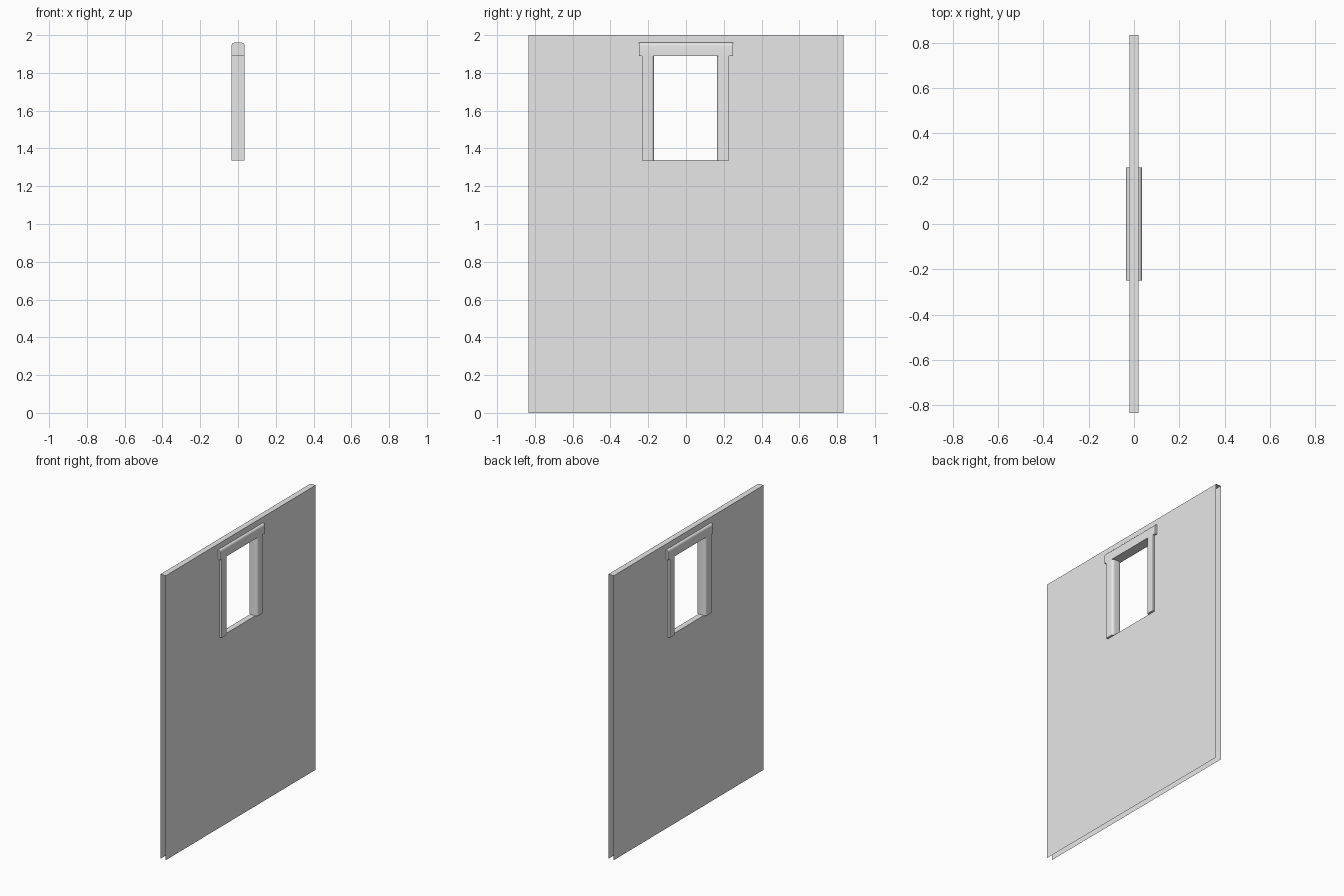
import bpy, bmesh, math
from mathutils import Matrix, Vector

cube = bpy.data.objects.get("Cube")
if cube:
    bpy.data.objects.remove(cube, do_unlink=True)

grey = bpy.data.materials.new("plain_grey")
grey.use_nodes = True
colour = (0.8, 0.8, 0.8, 1)
grey.diffuse_color = colour
grey.node_tree.nodes["Principled BSDF"].inputs["Base Color"].default_value = colour


def add_object(name, bm):
    mesh = bpy.data.meshes.new(name)
    bm.to_mesh(mesh)
    bm.free()
    mesh.materials.append(grey)
    obj = bpy.data.objects.new(name, mesh)
    bpy.context.collection.objects.link(obj)
    return obj


# Wall: two thin skins around a window hole, closed on top and at the sill,
# open at both ends and underneath
HALF = 0.02
YS = (-0.833, -0.2, 0.2, 0.833)
ZS = (0, 1.338, 1.925, 2)
bm = bmesh.new()


def quad(points):
    return bm.faces.new([bm.verts.new(p) for p in points])


for x in (-HALF, HALF):
    for i in range(3):
        for j in range(3):
            if i == j == 1:
                continue
            loop = [(x, YS[i], ZS[j]), (x, YS[i + 1], ZS[j]),
                    (x, YS[i + 1], ZS[j + 1]), (x, YS[i], ZS[j + 1])]
            quad(loop if x > 0 else loop[::-1])
for i, z in ((0, ZS[3]), (1, ZS[3]), (2, ZS[3]), (1, ZS[1])):
    quad([(-HALF, YS[i], z), (HALF, YS[i], z),
          (HALF, YS[i + 1], z), (-HALF, YS[i + 1], z)])
bmesh.ops.remove_doubles(bm, verts=bm.verts, dist=0.0001)
bmesh.ops.dissolve_limit(bm, angle_limit=0.01, verts=bm.verts, edges=bm.edges)
add_object("wall", bm)


def moulding(name, length, height, matrix, radius=0.016, steps=5):
    """Bar along y whose two upper long edges are rounded."""
    half = 0.035
    profile = [(half, 0)]
    for side, start in ((1, 0), (-1, math.pi / 2)):
        for k in range(steps + 1):
            a = start + k / steps * math.pi / 2
            profile.append((side * (half - radius) + radius * math.cos(a),
                            height - radius + radius * math.sin(a)))
    profile.append((-half, 0))
    bm = bmesh.new()
    face = bm.faces.new([bm.verts.new((x, -length / 2, z)) for x, z in profile])
    out = bmesh.ops.extrude_face_region(bm, geom=[face], use_keep_orig=True)
    verts = [v for v in out["geom"] if isinstance(v, bmesh.types.BMVert)]
    bmesh.ops.translate(bm, verts=verts, vec=(0, length, 0))
    bmesh.ops.transform(bm, matrix=matrix, verts=bm.verts)
    bmesh.ops.recalc_face_normals(bm, faces=bm.faces)
    obj = add_object(name, bm)
    bpy.ops.object.select_all(action="DESELECT")
    obj.select_set(True)
    bpy.context.view_layer.objects.active = obj
    bpy.ops.object.shade_smooth_by_angle(angle=math.radians(35))


# Window trim: lintel across the top and a jamb on each side
moulding("lintel", 0.498, 0.07, Matrix.Translation((0, 0, 1.89)))
for name, side, y in (("left_jamb", -1, -0.232), ("right_jamb", 1, 0.228)):
    turn = Matrix.Rotation(side * math.pi / 2, 4, "X")
    moulding(name, 0.556, 0.063, Matrix.Translation(Vector((0, y, 1.615))) @ turn)
